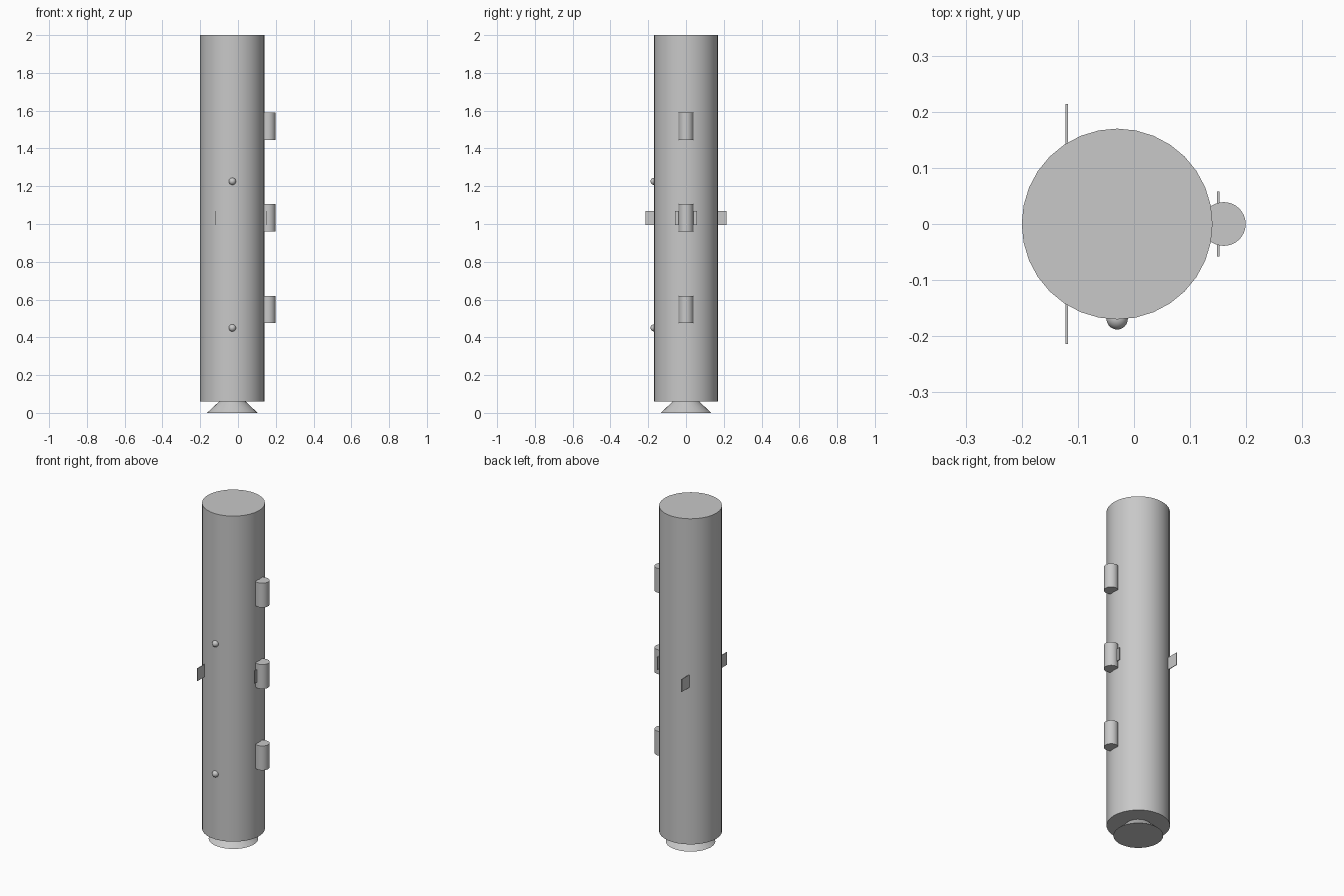
import bpy
import math

cube = bpy.data.objects.get("Cube")
if cube:
    bpy.data.objects.remove(cube, do_unlink=True)

grey = bpy.data.materials.new("light_grey")
grey.use_nodes = True
GREY = (0.58, 0.58, 0.58, 1)
grey.diffuse_color = GREY
grey.node_tree.nodes["Principled BSDF"].inputs["Base Color"].default_value = GREY

AXIS_X = -0.03  # centre line of the body


def finish(name, smooth=True):
    obj = bpy.context.object
    obj.name = name
    obj.data.materials.append(grey)
    if smooth:
        bpy.ops.object.shade_smooth_by_angle(angle=math.radians(35))
    return obj


def tapered(name, x, z0, z1, r0, r1, sides=32):
    bpy.ops.mesh.primitive_cone_add(vertices=sides, radius1=r0, radius2=r1,
                                    depth=z1 - z0, location=(x, 0, (z0 + z1) / 2))
    return finish(name)


def plate(name, x, y0, y1, z0, z1):
    bpy.ops.mesh.primitive_cube_add(size=1, location=(x, (y0 + y1) / 2, (z0 + z1) / 2))
    obj = finish(name, smooth=False)
    obj.scale = (0.004, y1 - y0, z1 - z0)
    bpy.ops.object.transform_apply(location=False, rotation=False, scale=True)


# Main tube and flared nozzle
tapered("body", AXIS_X, 0.06, 2.0, 0.17, 0.17)
tapered("nozzle", AXIS_X, 0, 0.075, 0.134, 0.054)

# Side pods, part sunk into the body
for label, z in (("lower", 0.475), ("middle", 0.96), ("upper", 1.445)):
    tapered(label + "_pod", 0.16, z, z + 0.145, 0.039, 0.039)

# Round studs on the front
for label, z in (("lower", 0.45), ("upper", 1.226)):
    bpy.ops.mesh.primitive_uv_sphere_add(segments=32, ring_count=16, radius=0.019,
                                         location=(AXIS_X, -0.169, z))
    finish(label + "_stud")

# Thin fins: a wide pair on the body, a small pair on the middle pod
for label, side in (("front", -1), ("back", 1)):
    for kind, x, inner, outer in (("body", -0.12, 0.12, 0.214), ("pod", 0.15, 0.02, 0.058)):
        ends = sorted((side * inner, side * outer))
        plate(f"{label}_{kind}_fin", x, ends[0], ends[1], 0.995, 1.07)
